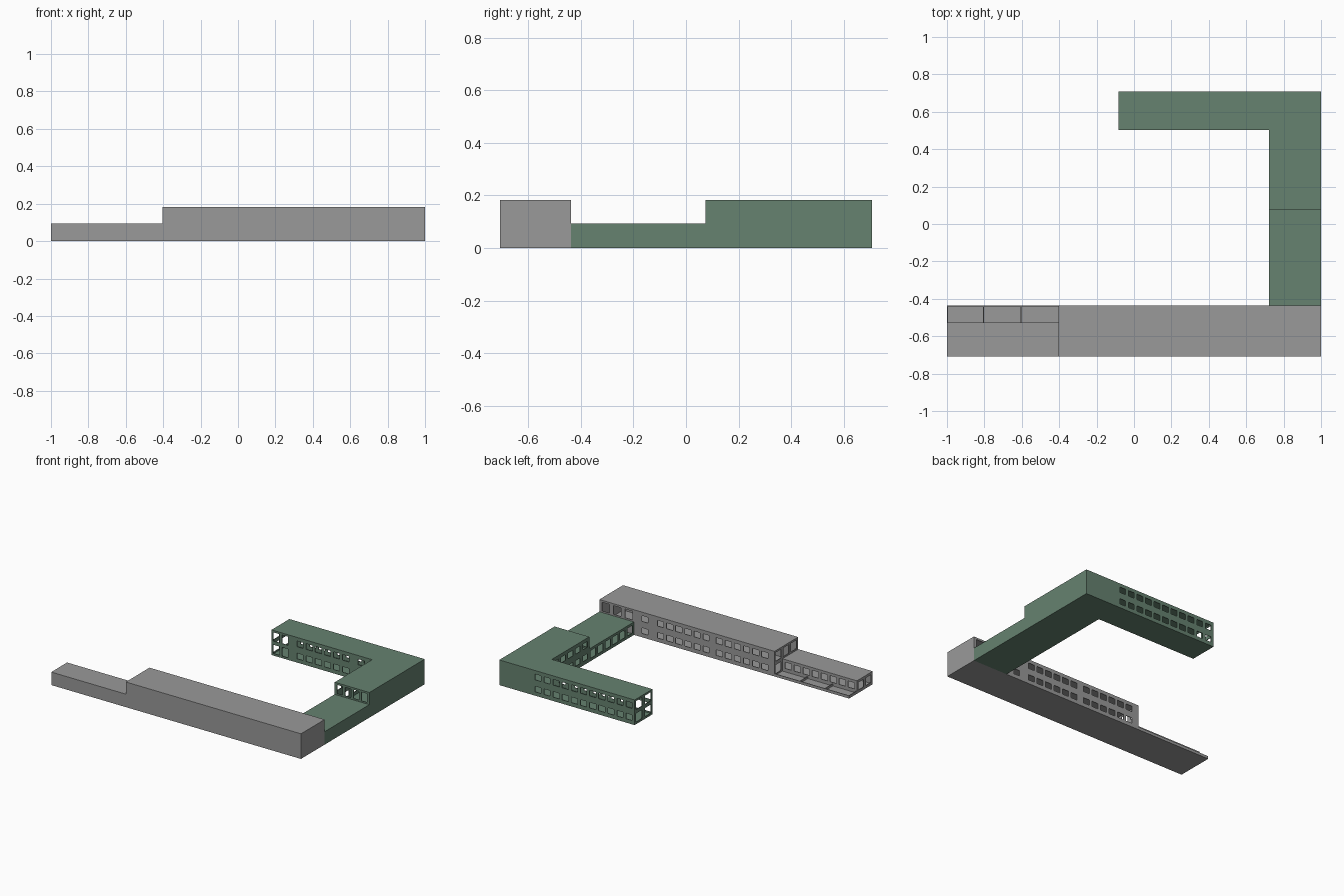
import bpy
import bmesh
from mathutils import Vector

cube = bpy.data.objects.get("Cube")
if cube:
    bpy.data.objects.remove(cube)

SKIN = 0.005            # wall and slab thickness
HIGH, LOW = 0.182, 0.094
X0, X1, Y0, Y1 = -1.0, 1.0, -0.708, 0.708
STEP_X, GREY_Y, TERRACE_Y = -0.403, -0.437, -0.527
WING_X, WING_Y, ARM_X, ARM_Y = -0.084, 0.503, 0.722, 0.075


def material(name, rgb):
    m = bpy.data.materials.new(name)
    m.use_nodes = True
    color = (*rgb, 1.0)
    m.diffuse_color = color
    m.node_tree.nodes["Principled BSDF"].inputs["Base Color"].default_value = color
    return m


GREY = material("concrete grey", (0.32, 0.32, 0.32))
GREEN = material("muted green", (0.133, 0.223, 0.162))


def finish(name, bm, mat):
    """Turn a flat panel into an object thickened inwards."""
    mesh = bpy.data.meshes.new(name)
    bm.to_mesh(mesh)
    bm.free()
    mesh.materials.append(mat)
    ob = bpy.data.objects.new(name, mesh)
    bpy.context.collection.objects.link(ob)
    mod = ob.modifiers.new("thickness", "SOLIDIFY")
    mod.thickness = SKIN
    mod.offset = -1
    return ob


def openings(first, last, count, width, rows):
    """Evenly spaced openings between two edge positions, in each (low, high) row."""
    pitch = (last - first - width) / max(count - 1, 1)
    return [(first + i * pitch, first + i * pitch + width, lo, hi)
            for i in range(count) for lo, hi in rows]


def wall(name, mat, a, b, z0, z1, holes=()):
    """Wall from a to b, outside on the right; holes use world x or y along the wall."""
    a, b = Vector(a), Vector(b)
    axis = 0 if abs(b.x - a.x) > abs(b.y - a.y) else 1
    s = sorted({a[axis], b[axis], *(v for h in holes for v in h[:2])},
               reverse=b[axis] < a[axis])
    z = sorted({z0, z1, *(v for h in holes for v in h[2:])})
    bm = bmesh.new()

    def point(along, height):
        p = Vector((a.x, a.y, height))
        p[axis] = along
        return bm.verts.new(p)

    grid = [[point(u, v) for v in z] for u in s]
    for i in range(len(s) - 1):
        for j in range(len(z) - 1):
            u, v = (s[i] + s[i + 1]) / 2, (z[j] + z[j + 1]) / 2
            if any(h[0] < u < h[1] and h[2] < v < h[3] for h in holes):
                continue
            bm.faces.new((grid[i][j], grid[i + 1][j], grid[i + 1][j + 1], grid[i][j + 1]))
    loose = [v for v in bm.verts if not v.link_faces]
    bmesh.ops.delete(bm, geom=loose, context="VERTS")
    return finish(name, bm, mat)


def slab(name, mat, outline, z, up=True):
    """Horizontal slab from a counter-clockwise outline."""
    bm = bmesh.new()
    verts = [bm.verts.new((x, y, z)) for x, y in outline]
    bm.faces.new(verts if up else verts[::-1])
    return finish(name, bm, mat)


def rect(xa, xb, ya, yb):
    return [(xa, ya), (xb, ya), (xb, yb), (xa, yb)]


ROW1, ROW2 = (0.028, 0.068), (0.115, 0.156)
TALL1, TALL2 = (0.015, 0.078), (0.105, 0.168)
ROWS, TALLS = (ROW1, ROW2), (TALL1, TALL2)
W = 0.05

# Grey block: slabs
slab("grey_floor", GREY, rect(X0, X1, Y0, GREY_Y), 0, up=False)
slab("grey_high_roof", GREY, rect(STEP_X, X1, Y0, GREY_Y), HIGH)
slab("grey_low_roof", GREY, rect(X0, STEP_X, Y0, TERRACE_Y), LOW)

# Grey block: blank street walls
wall("grey_front_high_wall", GREY, (STEP_X, Y0), (X1, Y0), 0, HIGH)
wall("grey_front_low_wall", GREY, (X0, Y0), (STEP_X, Y0), 0, LOW)
wall("grey_left_wall", GREY, (X1, Y0), (X1, GREY_Y), 0, HIGH)

# Grey block: courtyard wall with grouped windows
court = (openings(-0.35, 0.065, 6, W, ROWS) + openings(0.12, 0.535, 6, W, ROWS)
         + openings(0.61, 0.66, 1, W, ROWS) + openings(0.735, 0.98, 3, 0.06, [TALL2]))
wall("grey_court_wall", GREY, (X1, GREY_Y), (STEP_X, GREY_Y), 0, HIGH, court)

# Grey block: end walls
end = (openings(-0.69, -0.45, 3, 0.062, [TALL2]) + openings(-0.512, -0.45, 1, 0.062, [TALL1]))
upper = [h for h in end if h[2] > LOW]
lower = [h for h in end if h[2] < LOW]
wall("grey_step_upper_wall", GREY, (STEP_X, GREY_Y), (STEP_X, Y0), LOW, HIGH, upper)
wall("grey_step_lower_wall", GREY, (STEP_X, GREY_Y), (STEP_X, TERRACE_Y), 0, LOW, lower)
wall("grey_low_end_wall", GREY, (X0, TERRACE_Y), (X0, Y0), 0, LOW,
     openings(-0.69, -0.545, 2, 0.06, [(0.02, 0.076)]))
wall("grey_low_court_wall", GREY, (STEP_X, TERRACE_Y), (X0, TERRACE_Y), 0, LOW,
     openings(-0.98, -0.425, 8, W, [(0.03, 0.074)]))

# Terrace: low parapet and dividers
FENCE = 0.02
wall("terrace_parapet", GREY, (STEP_X, GREY_Y), (X0, GREY_Y), 0, FENCE)
for i, x in enumerate((X0, -0.807, -0.607)):
    wall(f"terrace_divider_{i + 1}", GREY, (x, GREY_Y), (x, TERRACE_Y), 0, FENCE)

# Green block: slabs
slab("green_floor", GREEN, [(ARM_X, GREY_Y), (X1, GREY_Y), (X1, Y1), (WING_X, Y1),
                            (WING_X, WING_Y), (ARM_X, WING_Y)], 0, up=False)
slab("green_high_roof", GREEN, [(ARM_X, ARM_Y), (X1, ARM_Y), (X1, Y1), (WING_X, Y1),
                                (WING_X, WING_Y), (ARM_X, WING_Y)], HIGH)
slab("green_low_roof", GREEN, rect(ARM_X, X1, GREY_Y, ARM_Y), LOW)

# Green block: blank outer walls
wall("green_left_low_wall", GREEN, (X1, GREY_Y), (X1, ARM_Y), 0, LOW)
wall("green_left_high_wall", GREEN, (X1, ARM_Y), (X1, Y1), 0, HIGH)

# Green block: wing walls
wall("green_back_wall", GREEN, (X1, Y1), (WING_X, Y1), 0, HIGH,
     openings(-0.065, 0.715, 11, W, ROWS))
wall("green_wing_front_wall", GREEN, (WING_X, WING_Y), (ARM_X, WING_Y), 0, HIGH,
     openings(-0.07, 0.05, 2, W, TALLS) + openings(0.12, 0.535, 6, W, ROWS)
     + openings(0.61, 0.66, 1, W, ROWS))
wall("green_wing_end_wall", GREEN, (WING_X, Y1), (WING_X, WING_Y), 0, HIGH,
     openings(0.52, 0.69, 2, 0.068, TALLS))

# Green block: arm walls towards the courtyard
wall("green_arm_high_wall", GREEN, (ARM_X, WING_Y), (ARM_X, ARM_Y), 0, HIGH,
     openings(0.095, 0.485, 5, 0.055, ROWS))
wall("green_arm_low_wall", GREEN, (ARM_X, ARM_Y), (ARM_X, GREY_Y), 0, LOW,
     openings(-0.42, 0.06, 6, 0.06, [(0.02, 0.076)]))
wall("green_step_wall", GREEN, (ARM_X, ARM_Y), (X1, ARM_Y), LOW, HIGH,
     openings(0.74, 0.982, 4, 0.045, [TALL2]))
